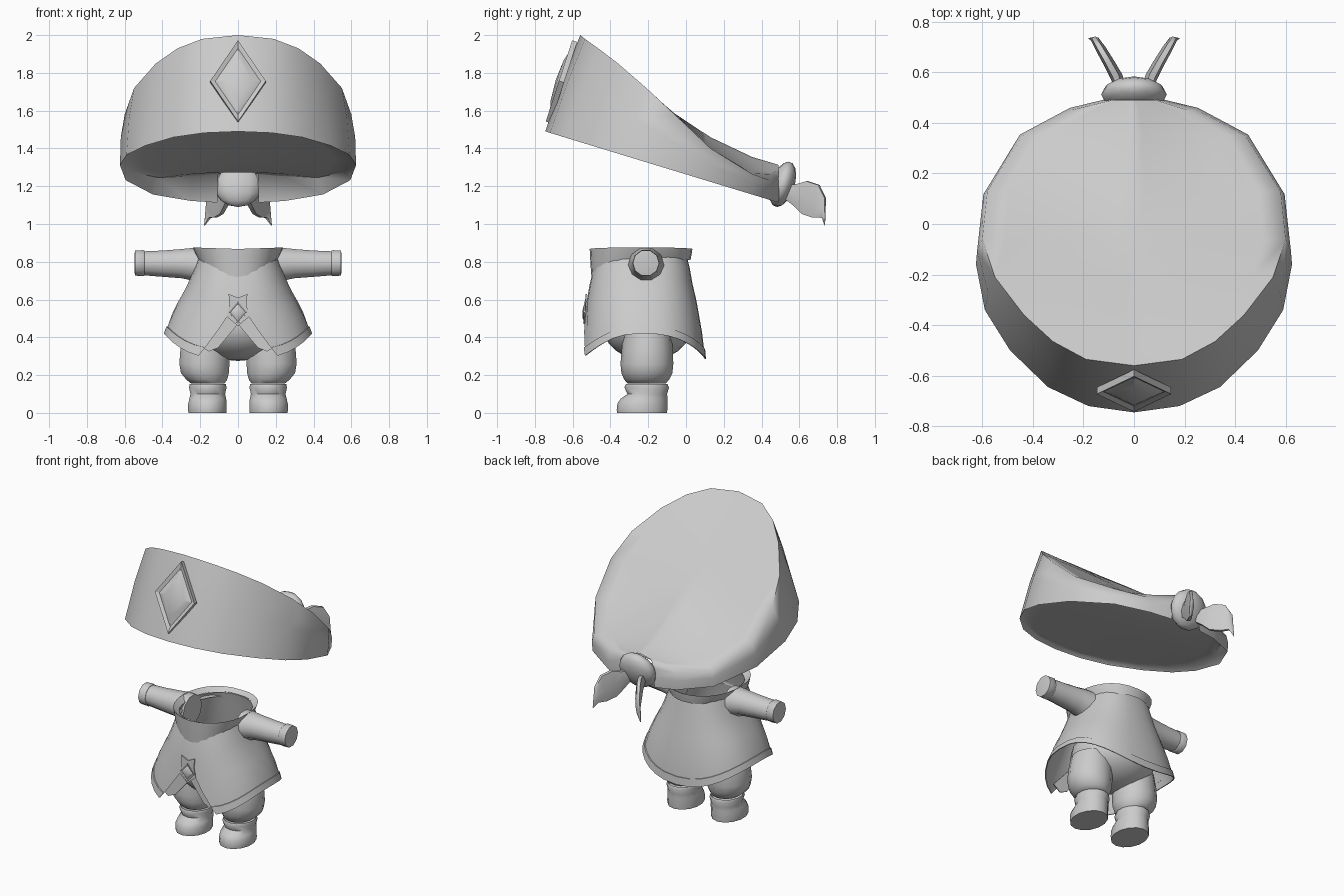
import bpy, bmesh, math
from mathutils import Vector

if "Cube" in bpy.data.objects:
    bpy.data.objects.remove(bpy.data.objects["Cube"])

cloth = bpy.data.materials.new("plain_grey")
cloth.diffuse_color = (0.6, 0.6, 0.6, 1)
cloth.use_nodes = True
cloth.node_tree.nodes["Principled BSDF"].inputs["Base Color"].default_value = cloth.diffuse_color


def finish(name, bm, angle=40):
    bmesh.ops.remove_doubles(bm, verts=bm.verts, dist=0.0005)
    bmesh.ops.recalc_face_normals(bm, faces=bm.faces)
    me = bpy.data.meshes.new(name)
    bm.to_mesh(me)
    bm.free()
    me.materials.append(cloth)
    ob = bpy.data.objects.new(name, me)
    bpy.context.collection.objects.link(ob)
    bpy.ops.object.select_all(action='DESELECT')
    ob.select_set(True)
    bpy.context.view_layer.objects.active = ob
    bpy.ops.object.shade_smooth_by_angle(angle=math.radians(angle))
    return ob


def skin(bm, rings, closed=True):
    rows = [[bm.verts.new(p) for p in r] for r in rings]
    n = len(rows[0])
    for a, b in zip(rows, rows[1:]):
        for i in range(n if closed else n - 1):
            j = (i + 1) % n
            bm.faces.new((a[i], a[j], b[j], b[i]))
    return rows


def loft(name, rings, closed=True, caps=False, angle=40):
    """Skin a list of equally long point rings."""
    bm = bmesh.new()
    rows = skin(bm, rings, closed)
    if caps:
        bm.faces.new(rows[0][::-1])
        bm.faces.new(rows[-1])
    return finish(name, bm, angle)


def oval(a, rx, ry, e=2.0):
    """Squared oval, angle 0 faces the front."""
    s, c = math.sin(a), math.cos(a)
    return (math.copysign(abs(s) ** (2 / e), s) * rx, -math.copysign(abs(c) ** (2 / e), c) * ry)


def flat_ring(cx, cy, z, rx, ry, n=14):
    pts = [oval(2 * math.pi * i / n, rx, ry) for i in range(n)]
    return [(cx + x, cy + y, z) for x, y in pts]


def interp(table, v):
    for (a, p), (b, q) in zip(table, table[1:]):
        if v <= b:
            return p + (q - p) * max(0, (v - a) / (b - a))
    return table[-1][1]


def plate(name, pts):
    """Thin upright plate."""
    bm = bmesh.new()
    f = bm.faces.new([bm.verts.new(p) for p in pts])
    r = bmesh.ops.extrude_face_region(bm, geom=[f])
    for v in r["geom"]:
        if isinstance(v, bmesh.types.BMVert):
            v.co.y += 0.006
    return finish(name, bm)


def gem(name, low, high, half, lift):
    """Lozenge with a bevelled frame and a domed stone."""
    low, high = Vector(low), Vector(high)
    mid, up = (low + high) / 2, (high - low) / 2
    out = Vector((1, 0, 0)).cross(up).normalized()
    side = Vector((half, 0, 0))

    def diamond(s, o):
        return [mid + up * s * math.cos(k * math.pi / 2) + side * s * math.sin(k * math.pi / 2)
                + out * o * lift for k in range(4)]
    return loft(name, [diamond(s, o) for s, o in ((1, -1), (1, .4), (.82, -.1), (.5, .9), (.001, 1.3))], angle=25)


# ---- cap: tilted band and crown that gathers at the back, in one smooth skin
rim = [(0, -.745), (.18, -.72), (.34, -.645), (.49, -.50), (.59, -.34), (.625, -.16),
       (.595, .10), (.45, .35), (.25, .46), (.11, .49)]
edge = [(0, -.56, 2.0), (.19, -.535, 1.98), (.32, -.465, 1.93), (.435, -.36, 1.85), (.55, -.21, 1.72),
        (.60, -.06, 1.58), (.58, .13, 1.40), (.44, .35, 1.265), (.25, .45, 1.23), (.10, .49, 1.24)]
ridge = [(-.56, 2.0), (-.3, 1.79), (-.06, 1.585), (.1, 1.475), (.3, 1.37), (.5, 1.31)]


def mirror_path(pts):
    return [(-x, y, z) for x, y, z in pts[:0:-1]] + pts


def plane(y):
    return 1.49 - .305 * (y + .745)


rim3 = [(x, y, plane(y)) for x, y in rim]
mid3 = []
for a, b in zip(rim3, edge):
    p = Vector(a) * .45 + Vector(b) * .55
    mid3.append((p.x * 1.015, p.y * 1.01, p.z))
fr = [-1, -.85, -.65, -.45, -.3, -.18, -.08, 0, .08, .18, .3, .45, .65, .85, 1]
crown = []
for x, y, z in edge:
    h = interp(ridge, y)
    crown.append([(x * f, y, z + (h - z) * max(0, 1 - (abs(f) * x / .42)) ** 1.5 * (abs(f) < 1)) for f in fr])
bm = bmesh.new()
skin(bm, [mirror_path(r) for r in (rim3, mid3, edge)], closed=False)
skin(bm, crown, closed=False)
finish("cap", bm, 80)

# ---- shallow lining just above the rim, with a taller wall and a pleat at the back
rise = [.015, .015, .015, .015, .018, .025, .045, .09, .13, .15]
inner = [(x * .95, y * .96 - .005, plane(y) + h) for (x, y), h in zip(rim, rise)]
bm = bmesh.new()
skin(bm, [mirror_path(rim3), mirror_path(inner)], closed=False)
skin(bm, [[(x * f, y, z + .035 * (1 - f * f) * max(0, 1 - (y / .7) ** 2)) for f in fr] for x, y, z in inner],
     closed=False)
finish("cap_lining", bm, 50)
gem("cap_gem", (0, -.735, 1.54), (0, -.595, 1.97), .147, .02)

# ---- knot and two leaf shaped tails
bm = bmesh.new()
bmesh.ops.create_uvsphere(bm, u_segments=12, v_segments=8, radius=1)
for v in bm.verts:
    x, y, z = v.co
    v.co = (x * .13, .512 + y * .065 + z * .03, 1.21 + z * .12)
finish("knot", bm, 60)
for s in (-1, 1):
    rings = []
    for x, y, z, w, h in [(.05, .53, 1.17, .02, .04), (.068, .58, 1.155, .022, .065),
                          (.095, .63, 1.14, .02, .10), (.13, .69, 1.12, .018, .10),
                          (.155, .73, 1.085, .014, .06), (.177, .735, .995, .003, .004)]:
        rings.append([(s * (x + w * math.cos(a) + .1 * h * math.sin(a)), y - .5 * w * math.cos(a) + .15 * h * math.sin(a),
                       z + h * math.sin(a)) for a in [k * math.pi / 3 for k in range(6)]])
    loft("knot_tail", rings, caps=True, angle=50)

# ---- coat with a split front and wavy hem
T = [0, .15, .3, .45, .6, .75, .9, 1]
RX = [.20, .225, .25, .28, .315, .347, .372, .387]
YF = [-.465, -.49, -.51, -.525, -.535, -.547, -.555, -.56]
YB = [.0, .02, .035, .055, .07, .085, .095, .10]


def coat_row(t, grow=0.0, n=30):
    rx, yf, yb = (interp(list(zip(T, c)), t) for c in (RX, YF, YB))
    gap = .48 * max(0, (t - .45) / .55) ** 1.1
    row = []
    for i in range(n + 1):
        a = gap + (2 * math.pi - 2 * gap) * i / n
        x, y = oval(a, rx + grow, (yb - yf) / 2 + grow, 2.5)
        hem = .285 + .135 * abs(math.sin(a)) ** (2.6 if math.cos(a) > 0 else 1.7)
        row.append((x, y + (yf + yb) / 2, .85 + (hem - .85) * t))
    return row


loft("coat", [coat_row(t) for t in T], closed=False)
loft("coat_hem", [coat_row(t, g) for t, g in ((.91, 0), (.91, .006), (1, .006), (1, 0))], closed=False)

# ---- wide collar, dipping at the front
rings = []
for k, (rx, ry, yc) in enumerate([(.205, .235, -.235), (.24, .272, -.238), (.225, .268, -.238), (.205, .262, -.238)]):
    row = []
    for i in range(28):
        a = 2 * math.pi * i / 28
        x, y = oval(a, rx, ry, 2.2)
        low = .81 - .10 * max(0, math.cos(a)) ** 1.5
        z = (.845, .868 + .008 * abs(math.sin(a)), .5 * (low + .872), low)[k]
        row.append((x, yc + y, z))
    rings.append(row)
loft("collar", rings)


# ---- sleeves and cuffs
def tube(name, s, rows, n=10):
    rings = [[(s * x, -.212 + r * math.cos(2 * math.pi * i / n), z + r * math.sin(2 * math.pi * i / n))
              for i in range(n)] for x, z, r in rows]
    loft(name, rings, caps=True)


for s in (-1, 1):
    tube("sleeve", s, [(.19, .775, .10), (.24, .787, .091), (.30, .79, .081), (.40, .79, .073), (.51, .792, .066)])
    tube("cuff", s, [(.495, .793, .068), (.50, .793, .072), (.545, .793, .070), (.548, .793, .05)])

# ---- front ornament and sash ends
for s in (-1, 1):
    plate("sash_end", [(0, -.508, .60), (s * .21, -.515, .36), (s * .155, -.52, .325),
                       (s * .105, -.515, .345), (0, -.508, .47)])
plate("bow", [(-.05, -.531, .63), (0, -.533, .61), (.05, -.531, .63), (.045, -.535, .57),
              (.06, -.535, .51), (0, -.538, .46), (-.06, -.535, .51), (-.045, -.535, .57)])
gem("coat_gem", (0, -.541, .472), (0, -.536, .59), .05, .008)

# ---- trousers and boots
bm = bmesh.new()
bmesh.ops.create_uvsphere(bm, u_segments=20, v_segments=12, radius=1)
for v in bm.verts:
    v.co = (v.co.x * .27, -.205 + v.co.y * .235, .46 + v.co.z * .185)
finish("trousers_seat", bm, 60)
leg = [(.165, -.205, .42, .125, .13), (.172, -.205, .34, .136, .135), (.178, -.207, .26, .136, .14),
       (.175, -.207, .21, .13, .135), (.165, -.208, .175, .11, .118), (.16, -.208, .155, .09, .10)]
boot = [(.16, -.205, .13, .085, .09), (.16, -.208, .152, .098, .11), (.16, -.208, .135, .102, .118),
        (.16, -.205, .10, .094, .105), (.16, -.222, .075, .10, .124), (.162, -.231, .05, .104, .132),
        (.162, -.233, .015, .105, .134), (.162, -.233, 0, .103, .132)]
for s in (-1, 1):
    for name, rows in (("trouser_leg", leg), ("boot", boot)):
        loft(name, [flat_ring(s * x, y, z, rx, ry) for x, y, z, rx, ry in rows], caps=True, angle=50)
